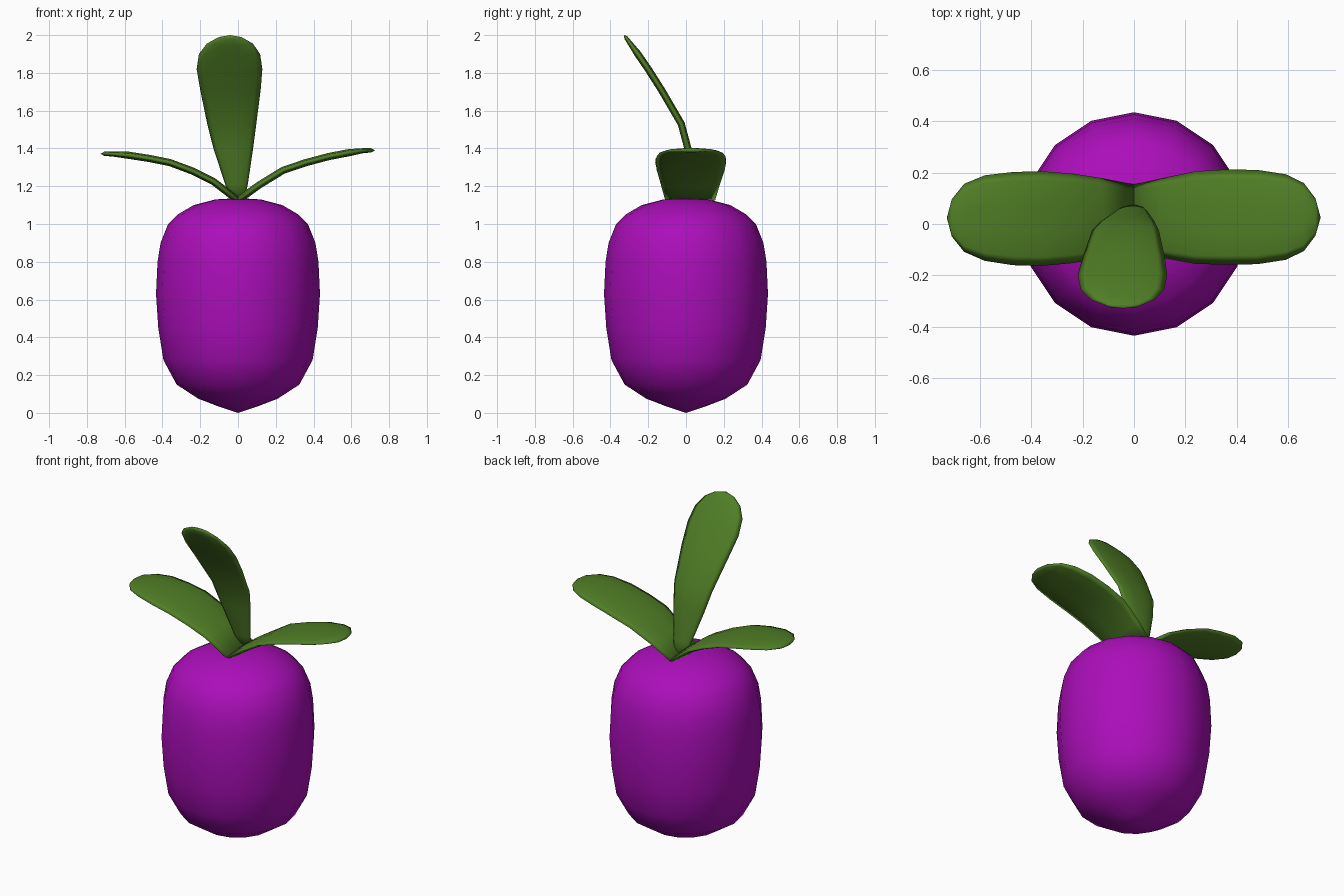
import bpy, bmesh, math
from mathutils import Vector

if "Cube" in bpy.data.objects:
    bpy.data.objects.remove(bpy.data.objects["Cube"])


def material(name, color):
    m = bpy.data.materials.new(name)
    m.diffuse_color = (*color, 1)
    m.use_nodes = True
    m.node_tree.nodes["Principled BSDF"].inputs["Base Color"].default_value = m.diffuse_color
    return m


purple = material("purple skin", (0.41, 0.0045, 0.49))
green = material("leaf green", (0.08, 0.21, 0.019))


def skin(name, rings, start, end, mat):
    """Bridge closed rings of points and close both ends to a point."""
    bm = bmesh.new()
    rows = [[bm.verts.new(p) for p in ring] for ring in rings]
    n = len(rows[0])
    for a, b in zip(rows, rows[1:]):
        for i in range(n):
            j = (i + 1) % n
            bm.faces.new((a[i], a[j], b[j], b[i]))
    for row, tip in ((rows[0], start), (rows[-1], end)):
        v = bm.verts.new(tip)
        for i in range(n):
            bm.faces.new((row[i], row[(i + 1) % n], v))
    bmesh.ops.recalc_face_normals(bm, faces=bm.faces)
    for f in bm.faces:
        f.smooth = True
    me = bpy.data.meshes.new(name)
    bm.to_mesh(me)
    bm.free()
    me.materials.append(mat)
    ob = bpy.data.objects.new(name, me)
    bpy.context.collection.objects.link(ob)
    return ob


def leaf(name, stations, across, tip, thick=0.02):
    """Stations are (centre, half width); thickness is square to the path."""
    across = Vector(across)
    pts = [Vector(s[0]) for s in stations]
    rings = []
    for i, (c, w) in enumerate(stations):
        along = (pts[min(i + 1, len(pts) - 1)] - pts[max(i - 1, 0)]).normalized()
        up = along.cross(across).normalized()
        t = thick * min(1, 0.35 + w / 0.15)
        if i >= len(stations) - 2:
            t *= 0.7
        rings.append([pts[i] + across * w * math.cos(a) + up * t * math.sin(a)
                      for a in (math.tau * k / 10 for k in range(10))])
    return skin(name, rings, pts[0], tip, green)


# Fruit body: 16-sided lathe
profile = [(0.10, 0.033), (0.21, 0.075), (0.325, 0.15), (0.395, 0.28),
           (0.422, 0.45), (0.434, 0.63), (0.426, 0.80), (0.41, 0.90),
           (0.37, 1.00), (0.32, 1.05), (0.235, 1.10), (0.12, 1.13)]
skin("fruit_body",
     [[(r * math.cos(a), r * math.sin(a), z)
       for a in (math.tau * k / 16 for k in range(16))] for r, z in profile],
     (0, 0, 0), (0, 0, 1.137), purple)

# Side leaves, spreading left and right
leaf("right_leaf",
     [((0.00, 0.022, 1.125), 0.132), ((0.11, 0.023, 1.205), 0.155),
      ((0.24, 0.025, 1.285), 0.180), ((0.36, 0.027, 1.325), 0.185),
      ((0.48, 0.027, 1.357), 0.183), ((0.59, 0.027, 1.378), 0.166),
      ((0.66, 0.027, 1.388), 0.132), ((0.705, 0.027, 1.39), 0.072)],
     (0, 1, 0), (0.725, 0.025, 1.39))
leaf("left_leaf",
     [((0.00, 0.022, 1.125), 0.132), ((-0.13, 0.022, 1.225), 0.157),
      ((-0.24, 0.022, 1.28), 0.174), ((-0.36, 0.021, 1.325), 0.184),
      ((-0.47, 0.021, 1.347), 0.181), ((-0.58, 0.023, 1.364), 0.166),
      ((-0.66, 0.024, 1.37), 0.132), ((-0.708, 0.024, 1.372), 0.072)],
     (0, -1, 0), (-0.727, 0.024, 1.372))

# Tall leaf, rising and curling towards the front
leaf("tall_leaf",
     [((0.00, 0.07, 1.11), 0.030), ((-0.008, 0.05, 1.21), 0.060),
      ((-0.025, 0.01, 1.40), 0.105), ((-0.033, -0.025, 1.53), 0.130),
      ((-0.040, -0.13, 1.71), 0.160), ((-0.045, -0.20, 1.82), 0.174),
      ((-0.045, -0.255, 1.90), 0.162), ((-0.043, -0.295, 1.955), 0.122),
      ((-0.042, -0.318, 1.987), 0.065)],
     (1, 0, 0), (-0.042, -0.328, 2.0))
